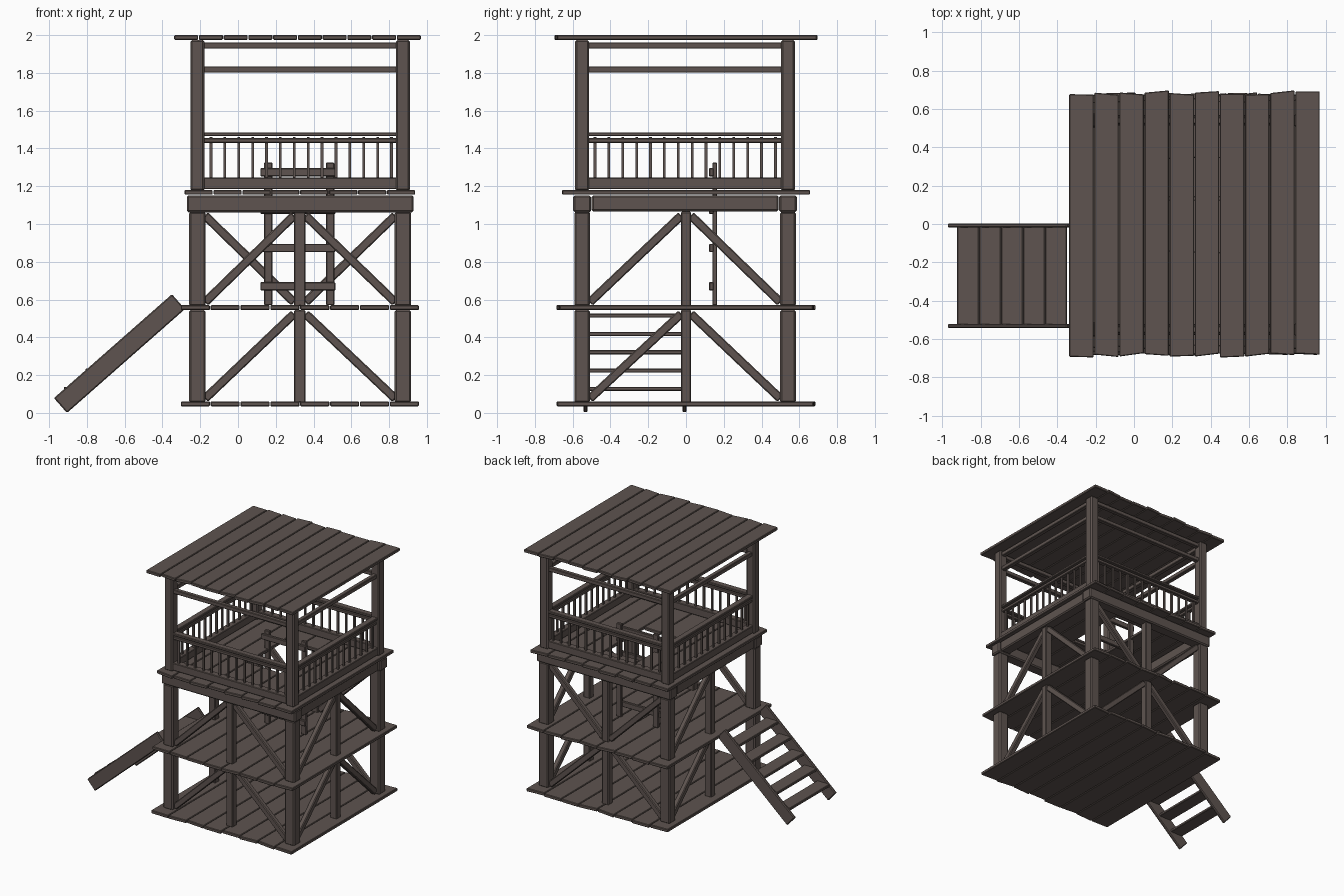
import bpy, bmesh, math, random
from mathutils import Vector

random.seed(4)
if "Cube" in bpy.data.objects:
    bpy.data.objects.remove(bpy.data.objects["Cube"], do_unlink=True)

wood = bpy.data.materials.new("dark_weathered_wood")
wood.use_nodes = True
COLOUR = (0.112, 0.088, 0.079, 1)
wood.diffuse_color = COLOUR
wood.node_tree.nodes["Principled BSDF"].inputs["Base Color"].default_value = COLOUR


def finish(name, bm, bevel):
    mesh = bpy.data.meshes.new(name)
    bmesh.ops.recalc_face_normals(bm, faces=bm.faces)
    bm.to_mesh(mesh)
    bm.free()
    mesh.materials.append(wood)
    ob = bpy.data.objects.new(name, mesh)
    bpy.context.collection.objects.link(ob)
    if bevel:
        mod = ob.modifiers.new("worn_edges", "BEVEL")
        mod.width = bevel
        mod.segments = 1
    return ob


def timber(name, size, centre, bevel=0.006):
    bm = bmesh.new()
    bmesh.ops.create_cube(bm, size=1)
    bmesh.ops.scale(bm, vec=size, verts=bm.verts)
    ob = finish(name, bm, bevel)
    ob.location = centre
    return ob


def span(name, x, y, z, bevel=0.006):
    """Timber filling the given x, y and z ranges."""
    r = (x, y, z)
    return timber(name, [b - a for a, b in r], [(a + b) / 2 for a, b in r], bevel)


def strut(name, a, b, width, depth):
    """Timber running from point a to point b."""
    a, b = Vector(a), Vector(b)
    ob = timber(name, (depth, width, (b - a).length), (a + b) / 2)
    ob.rotation_mode = "QUATERNION"
    ob.rotation_quaternion = (b - a).to_track_quat("Z", "Y")
    return ob


def board(name, x0, x1, y0, y1, z0, z1, skew=0.012):
    """Floor board along y with slightly crooked ends."""
    bm = bmesh.new()
    outline = [(x0, y0), (x1, y0), (x1, y1), (x0, y1)]
    outline = [(x, y + random.uniform(-skew, skew)) for x, y in outline]
    face = bm.faces.new([bm.verts.new((x, y, z0)) for x, y in outline])
    top = bmesh.ops.extrude_face_region(bm, geom=[face])["geom"]
    bmesh.ops.translate(bm, vec=(0, 0, z1 - z0),
                        verts=[v for v in top if isinstance(v, bmesh.types.BMVert)])
    return finish(name, bm, 0.004)


def deck(name, x0, x1, half, z0, z1, count, hatch=None):
    step = (x1 - x0) / count
    for i in range(count):
        a, b = x0 + i * step + 0.002, x0 + (i + 1) * step - 0.002
        pieces = [(-half, half)]
        if hatch and i in hatch[0]:
            pieces = [(-half, hatch[1]), (hatch[2], half)]
        for y0, y1 in pieces:
            board(f"{name}_board", a, b, y0, y1, z0, z1)


# Main dimensions
LEFT, RIGHT, MID = -0.215, 0.873, 0.327
FRONT, BACK = -0.55, 0.54
storeys = [(0.06, 0.54), (0.57, 1.06)]

# Floors and roof
deck("ground_floor", -0.305, 0.96, 0.675, 0.035, 0.06, 8)
deck("middle_floor", -0.305, 0.96, 0.675, 0.545, 0.57, 8)
deck("upper_floor", -0.285, 0.94, 0.645, 1.155, 1.18, 8, ((3, 4), -0.15, 0.35))
deck("roof", -0.34, 0.97, 0.685, 1.975, 2.0, 10)

# Posts
for z0, z1 in storeys:
    h, zc = z1 - z0 + 0.01, (z0 + z1) / 2
    for x in (LEFT, RIGHT):
        for y in (FRONT, BACK):
            timber("corner_post", (0.087, 0.083, h), (x, y, zc), 0.009)
        timber("side_middle_post", (0.06, 0.055, h), (x, 0, zc))
    for y in (FRONT, BACK):
        timber("middle_post", (0.06, 0.06, h), (MID, y, zc))
for x in (LEFT, RIGHT):
    for y in (FRONT, BACK):
        timber("upper_corner_post", (0.073, 0.073, 0.8), (x, y, 1.575), 0.009)

# Diagonal braces
for level, (z0, z1) in enumerate(storeys):
    lo, hi = z0 + 0.015, z1 - 0.015
    for y in (FRONT, BACK):
        for outer, inner in ((LEFT + 0.04, MID - 0.03), (RIGHT - 0.04, MID + 0.03)):
            a, b = (hi, lo) if (y == BACK and level == 1) else (lo, hi)
            strut("brace", (outer, y, a), (inner, y, b), 0.046, 0.04)
    for x in (LEFT, RIGHT):
        for outer, inner in ((FRONT + 0.04, -0.025), (BACK - 0.04, 0.025)):
            if x == LEFT and outer < 0:
                continue  # stair entrance
            strut("side_brace", (x, outer, lo), (x, inner, hi), 0.046, 0.04)

# Beams below the upper floor
for y in (FRONT, BACK):
    span("cross_beam", (-0.27, 0.93), (y - 0.047, y + 0.047), (1.062, 1.152), 0.009)
for x in (LEFT, RIGHT):
    span("side_beam", (x - 0.045, x + 0.045), (-0.5, 0.49), (1.067, 1.152), 0.009)

# Railings and head rails on all four sides: bottom, top, thickness
rails = {"bottom_rail": (1.185, 1.245, 0.055), "middle_rail": (1.43, 1.455, 0.035),
         "hand_rail": (1.465, 1.485, 0.05), "lower_head_rail": (1.802, 1.835, 0.035),
         "upper_head_rail": (1.928, 1.962, 0.035)}
for name, (z0, z1, t) in rails.items():
    for y in (FRONT, BACK):
        span(name, (LEFT + 0.03, RIGHT - 0.03), (y - t / 2, y + t / 2), (z0, z1), 0.004)
    for x in (LEFT, RIGHT):
        span("side_" + name, (x - t / 2, x + t / 2), (FRONT + 0.03, BACK - 0.03), (z0, z1), 0.004)

COUNT = 14
for i in range(COUNT):
    for y in (FRONT, BACK):
        timber("baluster", (0.014, 0.014, 0.23), (-0.143 + i * 0.0735, y, 1.345), 0)
    for x in (LEFT, RIGHT):
        timber("side_baluster", (0.014, 0.014, 0.23), (x, -0.482 + i * 0.0735, 1.345), 0)

# Ladder to the upper floor
for x in (0.16, 0.488):
    span("ladder_rail", (x - 0.022, x + 0.022), (0.14, 0.165), (0.57, 1.325), 0.004)
for z in (0.67, 0.873, 1.075, 1.274):
    span("ladder_rung", (0.118, 0.515), (0.122, 0.146), (z - 0.022, z + 0.022), 0.004)

# Stairs to the middle floor
for y in (-0.532, -0.008):
    strut("stair_stringer", (-0.94, y, 0.039), (-0.315, y, 0.589), 0.105, 0.022)
for i in range(5):
    x, z = -0.865 + i * 0.1145, 0.127 + i * 0.097
    span("stair_tread", (x - 0.057, x + 0.057), (-0.525, -0.015), (z - 0.011, z + 0.011), 0.004)
